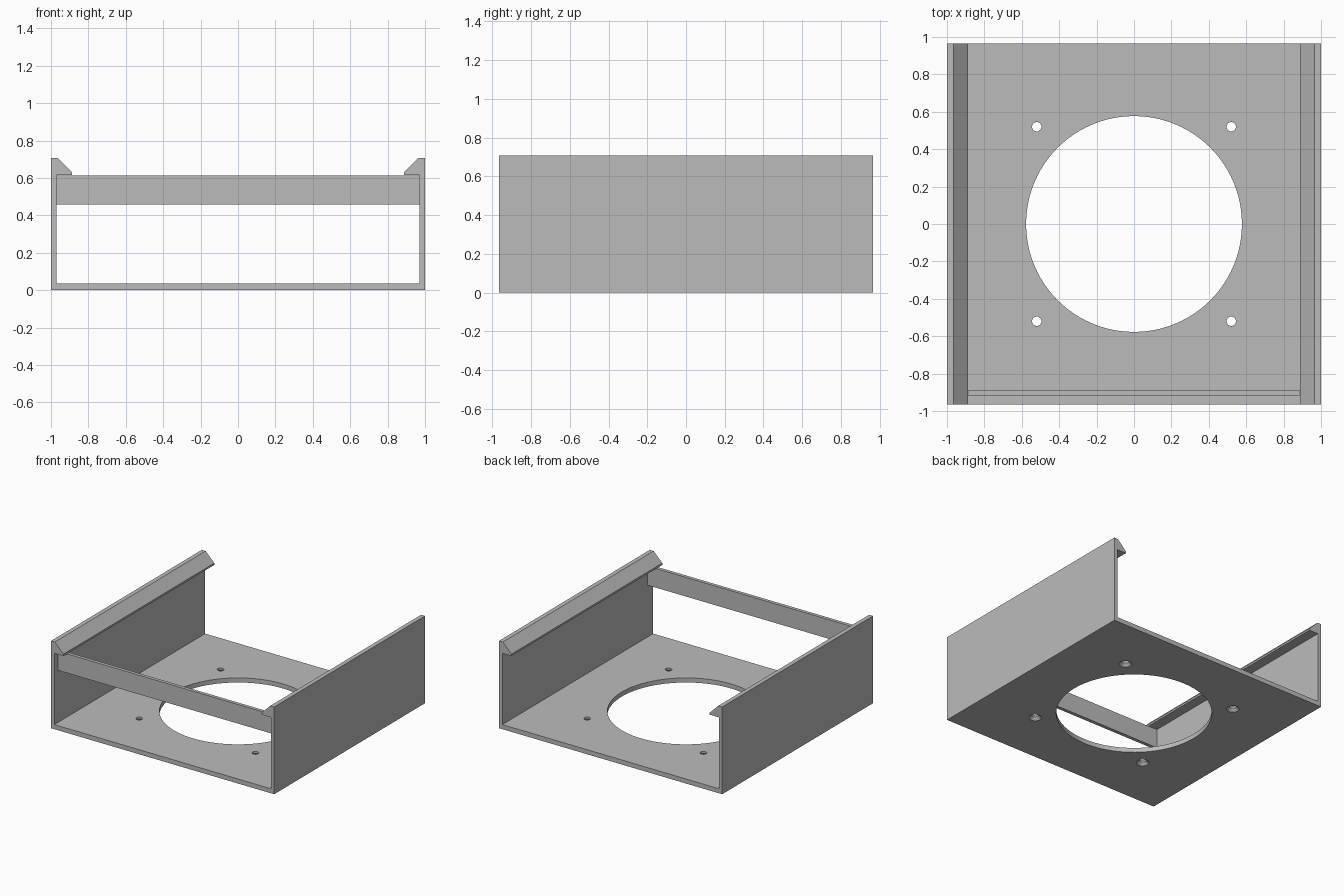
import bpy, bmesh, math
from mathutils import Matrix, Vector

cube = bpy.data.objects.get("Cube")
if cube:
    bpy.data.objects.remove(cube, do_unlink=True)

HALF_Y = 0.965
BASE_TOP = 0.037
WALL_IN = 0.97
LIP_Z = 0.615

grey = bpy.data.materials.new("plain_grey")
grey.use_nodes = True
grey.diffuse_color = (0.5, 0.5, 0.5, 1)
grey.node_tree.nodes["Principled BSDF"].inputs["Base Color"].default_value = (0.5, 0.5, 0.5, 1)


def make_object(name, bm):
    bmesh.ops.recalc_face_normals(bm, faces=bm.faces)
    mesh = bpy.data.meshes.new(name)
    bm.to_mesh(mesh)
    bm.free()
    mesh.materials.append(grey)
    obj = bpy.data.objects.new(name, mesh)
    bpy.context.collection.objects.link(obj)
    return obj


def cone(bm, x, y, z0, z1, r0, r1, sides):
    bmesh.ops.create_cone(bm, cap_ends=True, segments=sides, radius1=r0, radius2=r1,
                          depth=z1 - z0, matrix=Matrix.Translation((x, y, (z0 + z1) / 2)))


def cut(target, name, bm):
    cutter = make_object(name, bm)
    cutter.hide_render = True
    mod = target.modifiers.new(name, "BOOLEAN")
    mod.operation = "DIFFERENCE"
    mod.solver = "EXACT"
    mod.object = cutter
    bpy.context.view_layer.objects.active = target
    bpy.ops.object.modifier_apply(modifier=name)
    bpy.data.objects.remove(cutter, do_unlink=True)


# Tray: U-shaped section with chamfered lips, extruded front to back
half = [(1, 0), (1, 0.707), (0.965, 0.707), (0.888, 0.63), (0.888, LIP_Z),
        (WALL_IN, LIP_Z), (WALL_IN, BASE_TOP)]
section = half + [(-x, z) for x, z in reversed(half)]
bm = bmesh.new()
face = bm.faces.new([bm.verts.new((x, -HALF_Y, z)) for x, z in section])
ext = bmesh.ops.extrude_face_region(bm, geom=[face])
bmesh.ops.translate(bm, vec=Vector((0, 2 * HALF_Y, 0)),
                    verts=[g for g in ext["geom"] if isinstance(g, bmesh.types.BMVert)])
tray = make_object("tray", bm)

# Large round opening in the base
bm = bmesh.new()
cone(bm, 0, 0, -0.1, 0.1, 0.577, 0.577, 96)
cut(tray, "opening_cutter", bm)

# Four screw holes, countersunk from below
SCREW = 0.52
corners = [(sx * SCREW, sy * SCREW) for sx in (-1, 1) for sy in (-1, 1)]
for x, y in corners:
    bm = bmesh.new()
    cone(bm, x, y, -0.1, 0.1, 0.025, 0.025, 32)
    cut(tray, "screw_cutter", bm)
    bm = bmesh.new()
    cone(bm, x, y, -0.01, 0.022, 0.057, 0.025, 32)
    cut(tray, "countersink_cutter", bm)

# Front cross bar between the walls, just under the lips
bm = bmesh.new()
bmesh.ops.create_cube(bm, size=1, matrix=Matrix.Translation((0, -0.904, 0.536))
                      @ Matrix.Diagonal((2 * WALL_IN, 0.028, 0.155, 1)))
bar = make_object("cross_bar", bm)

# Smooth hole walls, sharp corners elsewhere
for obj in bpy.context.selected_objects:
    obj.select_set(False)
tray.select_set(True)
bpy.context.view_layer.objects.active = tray
bpy.ops.object.shade_smooth_by_angle(angle=math.radians(25))
